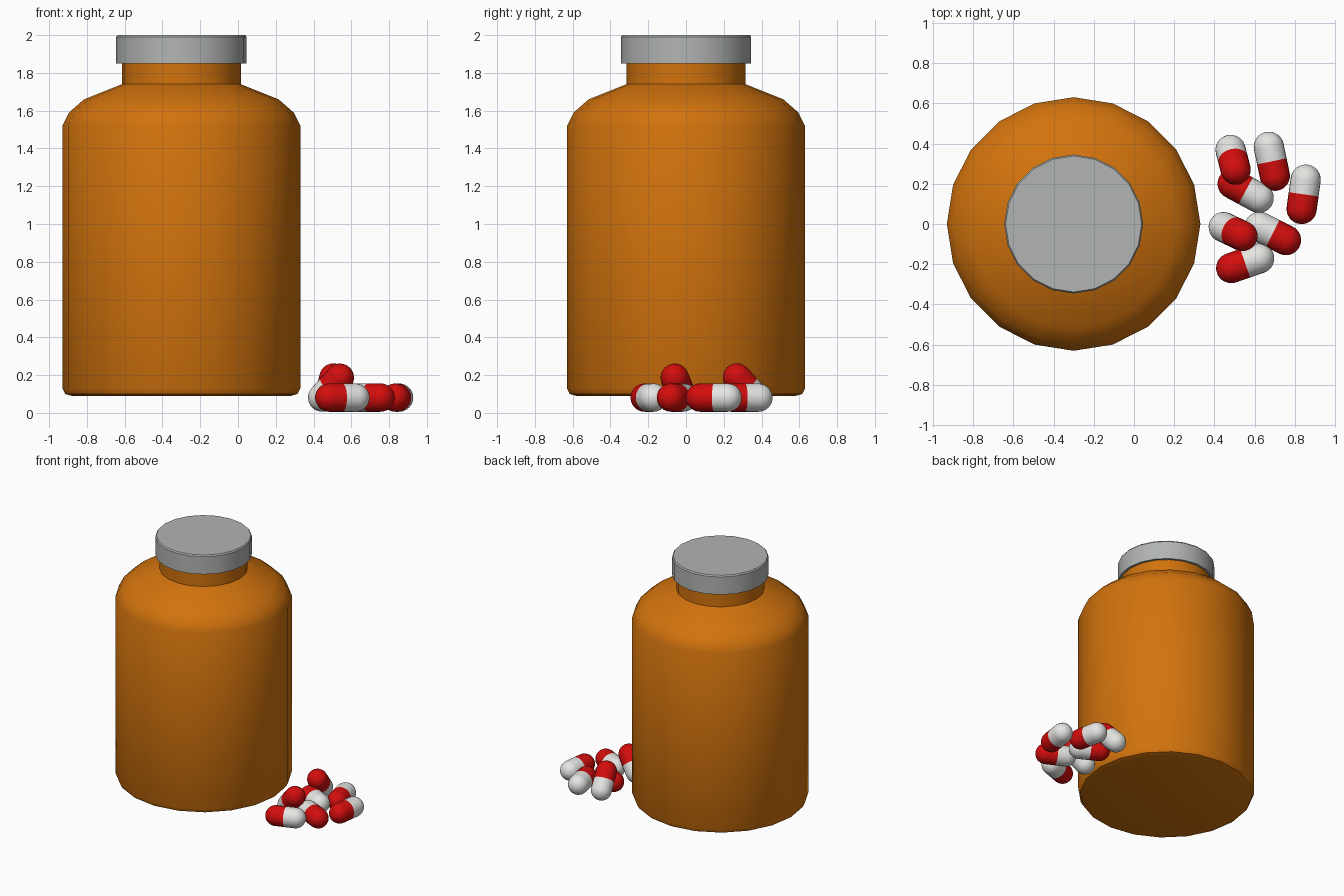
import bpy, bmesh, math
from mathutils import Vector

cube = bpy.data.objects.get("Cube")
if cube:
    bpy.data.objects.remove(cube, do_unlink=True)


def material(name, rgb):
    m = bpy.data.materials.new(name)
    m.use_nodes = True
    m.diffuse_color = (*rgb, 1)
    bsdf = m.node_tree.nodes["Principled BSDF"]
    bsdf.inputs["Base Color"].default_value = (*rgb, 1)
    bsdf.inputs["Roughness"].default_value = 0.5
    return m


amber = material("amber", (0.64, 0.17, 0.004))
grey = material("cap grey", (0.44, 0.46, 0.445))
red = material("capsule red", (0.65, 0.004, 0.004))
white = material("capsule white", (0.78, 0.78, 0.76))


def lathe(name, profile, sides, mats, smooth_angle):
    """Spin (radius, height) points round z; zero radius closes to a pole."""
    bm = bmesh.new()
    rings = []
    for r, z in profile:
        if r < 1e-6:
            rings.append([bm.verts.new((0, 0, z))] * sides)
        else:
            rings.append([bm.verts.new((r * math.cos(math.tau * i / sides),
                                        r * math.sin(math.tau * i / sides), z))
                          for i in range(sides)])
    for low, high in zip(rings, rings[1:]):
        for i in range(sides):
            j = (i + 1) % sides
            corners = dict.fromkeys((low[i], low[j], high[j], high[i]))
            bm.faces.new(list(corners))
    # Open ends with a radius get a flat disc
    if profile[0][0] > 0:
        bm.faces.new(rings[0][::-1])
    if profile[-1][0] > 0:
        bm.faces.new(rings[-1])
    bmesh.ops.recalc_face_normals(bm, faces=bm.faces)
    mesh = bpy.data.meshes.new(name)
    bm.to_mesh(mesh)
    bm.free()
    for m in mats:
        mesh.materials.append(m)
    ob = bpy.data.objects.new(name, mesh)
    bpy.context.collection.objects.link(ob)
    bpy.ops.object.select_all(action='DESELECT')
    ob.select_set(True)
    bpy.context.view_layer.objects.active = ob
    bpy.ops.object.shade_smooth_by_angle(angle=math.radians(smooth_angle))
    return ob


BOTTLE_X = -0.3

# Bottle: base chamfer, straight wall, rounded shoulder, neck
bottle = lathe("bottle", [(0.58, 0.09), (0.615, 0.1), (0.63, 0.13),
                          (0.63, 1.52), (0.595, 1.59), (0.515, 1.66),
                          (0.315, 1.74), (0.315, 1.96)], 20, [amber], 40)
bottle.location.x = BOTTLE_X

# Cap: hollow from below, small bevel at the top rim
cap = lathe("cap", [(0, 1.965), (0.327, 1.965), (0.327, 1.85), (0.345, 1.85),
                    (0.345, 1.99), (0.338, 2.0), (0, 2.0)], 20, [grey], 30)
cap.location.x = BOTTLE_X

# Capsules: red end and white end, as centres of the rounded tips
R, HALF, REST, RAISED = 0.075, 0.0735, 0.081, 0.187
capsules = [
    ((0.505, 0.27, RAISED), (0.48, 0.368, REST)),
    ((0.70, 0.24, REST), (0.67, 0.383, REST)),
    ((0.833, 0.075, REST), (0.853, 0.22, REST)),
    ((0.49, 0.20, REST), (0.62, 0.13, REST)),
    ((0.755, -0.08, REST), (0.624, -0.015, REST)),
    ((0.54, -0.06, RAISED), (0.445, -0.015, REST)),
    ((0.48, -0.22, REST), (0.625, -0.17, REST)),
]
STEPS = 8
arc = [(R * math.sin(math.pi / 2 * k / STEPS), R * math.cos(math.pi / 2 * k / STEPS))
       for k in range(STEPS + 1)]
outline = ([(r, -HALF - h) for r, h in arc] + [(R, 0)]
           + [(r, HALF + h) for r, h in reversed(arc)])

for n, (red_end, white_end) in enumerate(capsules, 1):
    ob = lathe(f"capsule_{n}", outline, 24, [red, white], 40)
    for face in ob.data.polygons:
        face.material_index = int(face.center.z > 0)
    a, b = Vector(red_end), Vector(white_end)
    ob.location = (a + b) / 2
    ob.rotation_euler = (b - a).to_track_quat('Z', 'Y').to_euler()
